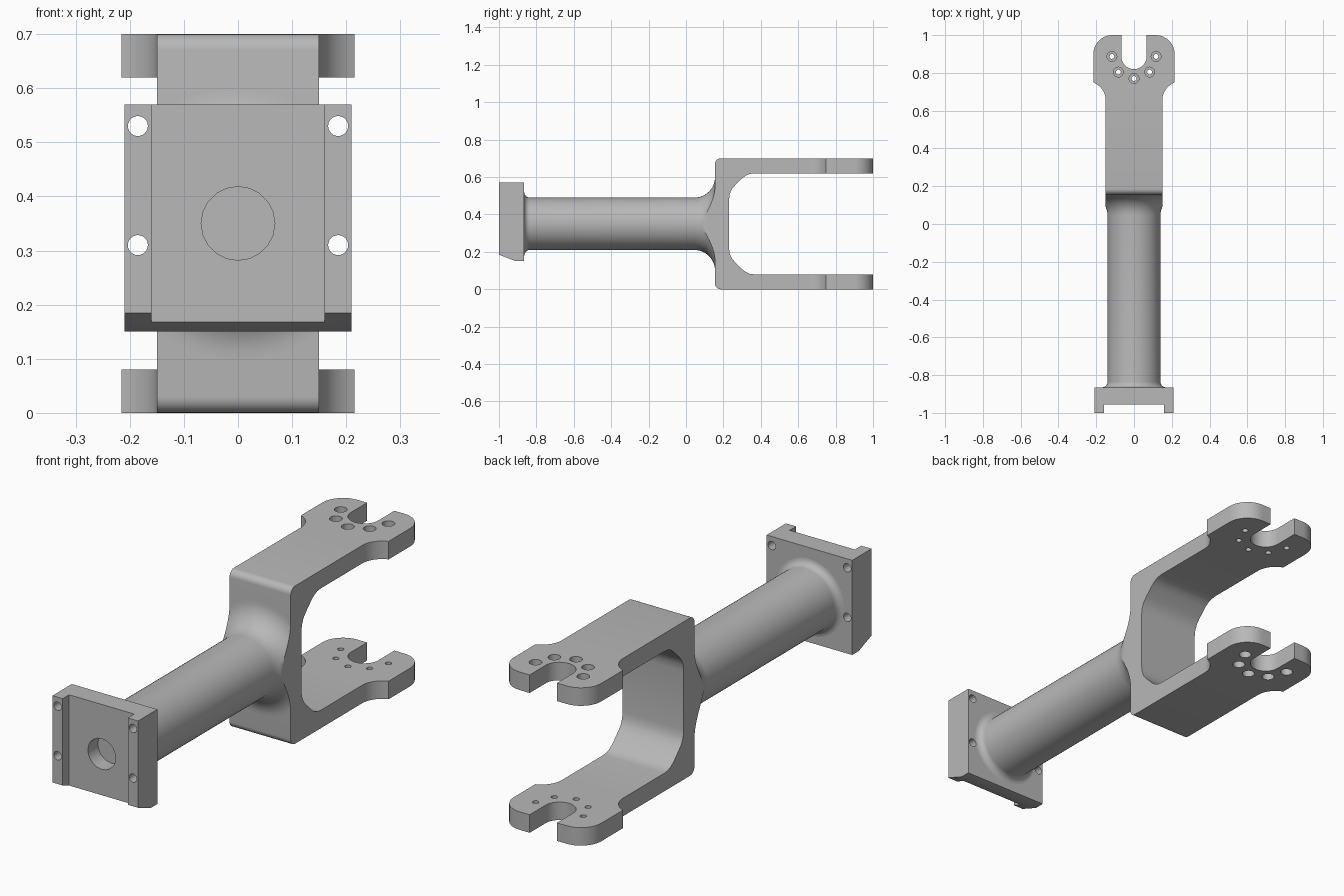
import bpy, bmesh, math
from mathutils import Matrix, Vector

if "Cube" in bpy.data.objects:
    bpy.data.objects.remove(bpy.data.objects["Cube"])

grey = bpy.data.materials.new("machined_grey")
grey.diffuse_color = (0.48, 0.48, 0.48, 1)
grey.use_nodes = True
grey.node_tree.nodes["Principled BSDF"].inputs["Base Color"].default_value = grey.diffuse_color


def arc(cx, cy, r, a0, a1, n=10):
    return [(cx + r * math.cos(math.radians(a0 + (a1 - a0) * i / n)),
             cy + r * math.sin(math.radians(a0 + (a1 - a0) * i / n))) for i in range(n + 1)]


def finish(name, bm):
    bmesh.ops.recalc_face_normals(bm, faces=bm.faces[:])
    me = bpy.data.meshes.new(name)
    bm.to_mesh(me)
    bm.free()
    me.materials.append(grey)
    ob = bpy.data.objects.new(name, me)
    bpy.context.collection.objects.link(ob)
    return ob


def prism(name, pts, place, lo, hi):
    """Extrude a 2D outline from lo to hi; place(u, v, w) gives the 3D point."""
    bm = bmesh.new()
    a = [bm.verts.new(place(u, v, lo)) for u, v in pts]
    b = [bm.verts.new(place(u, v, hi)) for u, v in pts]
    bm.faces.new(a)
    bm.faces.new(b)
    for i in range(len(a)):
        j = (i + 1) % len(a)
        bm.faces.new((a[i], a[j], b[j], b[i]))
    return finish(name, bm)


def rods(name, centres, r, axis, spans, n=24):
    """Several cylinders in one cutter; axis is 'Y' or 'Z'."""
    bm = bmesh.new()
    for u, v in centres:
        for lo, hi in spans:
            m = (lo + hi) / 2
            mat = Matrix.Translation((u, v, m) if axis == 'Z' else (u, m, v))
            if axis == 'Y':
                mat = mat @ Matrix.Rotation(math.pi / 2, 4, 'X')
            bmesh.ops.create_cone(bm, cap_ends=True, segments=n, radius1=r, radius2=r,
                                  depth=hi - lo, matrix=mat)
    return finish(name, bm)


def boolean(ob, cutter, op='DIFFERENCE'):
    mod = ob.modifiers.new("cut", 'BOOLEAN')
    mod.operation, mod.solver, mod.object = op, 'EXACT', cutter
    bpy.context.view_layer.objects.active = ob
    bpy.ops.object.modifier_apply(modifier=mod.name)
    bpy.data.objects.remove(cutter)


def along_x(u, v, w):
    return (w, u, v)


def along_z(u, v, w):
    return (u, v, w)


# Fork: U-shaped side profile intersected with the top outline
lower = [(1, 0.35), (1, 0), *arc(0.185, 0.03, 0.03, 270, 180, 6)]
inner = [(0.23, 0.22), (0.234, 0.19), (0.245, 0.165), (0.262, 0.145), (0.30, 0.107),
         (0.32, 0.092), (0.34, 0.083), (0.365, 0.08), (1, 0.08)]
outer = lower[1:]
flip = lambda pts: [(y, 0.7 - z) for y, z in reversed(pts)]
fork = prism("fork", outer + flip(outer) + flip(inner) + inner, along_x, -0.3, 0.3)

half = (arc(0, 0.887, 0.067, -90, 0) + [(0.067, 1.0)] + arc(0.115, 0.9, 0.1, 90, 0)
        + arc(0.25, 0.655, 0.1, 110.5, 180) + [(0.15, 0.1)])
half = [(x, y if abs(y - 1) > 1e-6 or x > 0.07 else 1.0) for x, y in half]
outline = half + [(-x, y) for x, y in reversed(half[1:])]
boolean(fork, prism("fork_outline", outline, along_z, -0.1, 0.8), 'INTERSECT')

# Bolt holes round the slot, counterbored on the outer sides
bolts = arc(0, 0.887, 0.117, 180, 360, 4)
boolean(fork, rods("bolt_holes", bolts, 0.013, 'Z', [(-0.1, 0.2), (0.5, 0.8)]))
boolean(fork, rods("counterbores", bolts, 0.026, 'Z', [(-0.1, 0.045), (0.655, 0.8)]))

# Mounting flange with sloped lower front, wide front channel and holes
flange = prism("mounting_flange", [(-1, 0.185), (-0.91, 0.15), (-0.865, 0.15),
                                   (-0.865, 0.57), (-1, 0.57)], along_x, -0.21, 0.21)
boolean(flange, prism("channel", [(-0.16, -1.1), (0.16, -1.1), (0.16, -0.955),
                                  (-0.16, -0.955)], along_z, 0, 0.8))
corners = [(s * 0.185, z) for s in (-1, 1) for z in (0.31, 0.53)]
boolean(flange, rods("screw_holes", corners, 0.0185, 'Y', [(-1.1, -0.7)]))
boolean(flange, rods("centre_bore", [(0, 0.35)], 0.068, 'Y', [(-1.1, -0.885)], 20))

# Shaft: revolved, with a small fillet at the flange and a flare into the fork
prof = ([(-0.868, 0.17)] + arc(-0.835, 0.17, 0.03, 180, 270, 6)
        + arc(0.045, 0.25, 0.11, 270, 360, 12) + [(0.16, 0.25)])
bm = bmesh.new()
N = 64
rings = [[bm.verts.new((r * math.cos(2 * math.pi * k / N), y,
                        0.35 + r * math.sin(2 * math.pi * k / N))) for k in range(N)]
         for y, r in prof]
for a, b in zip(rings, rings[1:]):
    for k in range(N):
        bm.faces.new((a[k], a[(k + 1) % N], b[(k + 1) % N], b[k]))
bm.faces.new(rings[0])
bm.faces.new(rings[-1])
# Trim the flare flush with the fork sides
for s in (-1, 1):
    faces = [f for f in bm.faces if f.calc_center_median().y > 0]
    geom = faces + list({e for f in faces for e in f.edges}) + list({v for f in faces for v in f.verts})
    res = bmesh.ops.bisect_plane(bm, geom=geom, plane_co=(s * 0.15, 0, 0),
                                 plane_no=(s, 0, 0), clear_outer=True)
    bmesh.ops.holes_fill(bm, edges=[e for e in bm.edges if e.is_boundary], sides=0)
shaft = finish("shaft", bm)

# Smooth shading with crisp edges
for ob in (fork, flange, shaft):
    bpy.ops.object.select_all(action='DESELECT')
    ob.select_set(True)
    bpy.context.view_layer.objects.active = ob
    bpy.ops.object.shade_smooth_by_angle(angle=math.radians(30))
